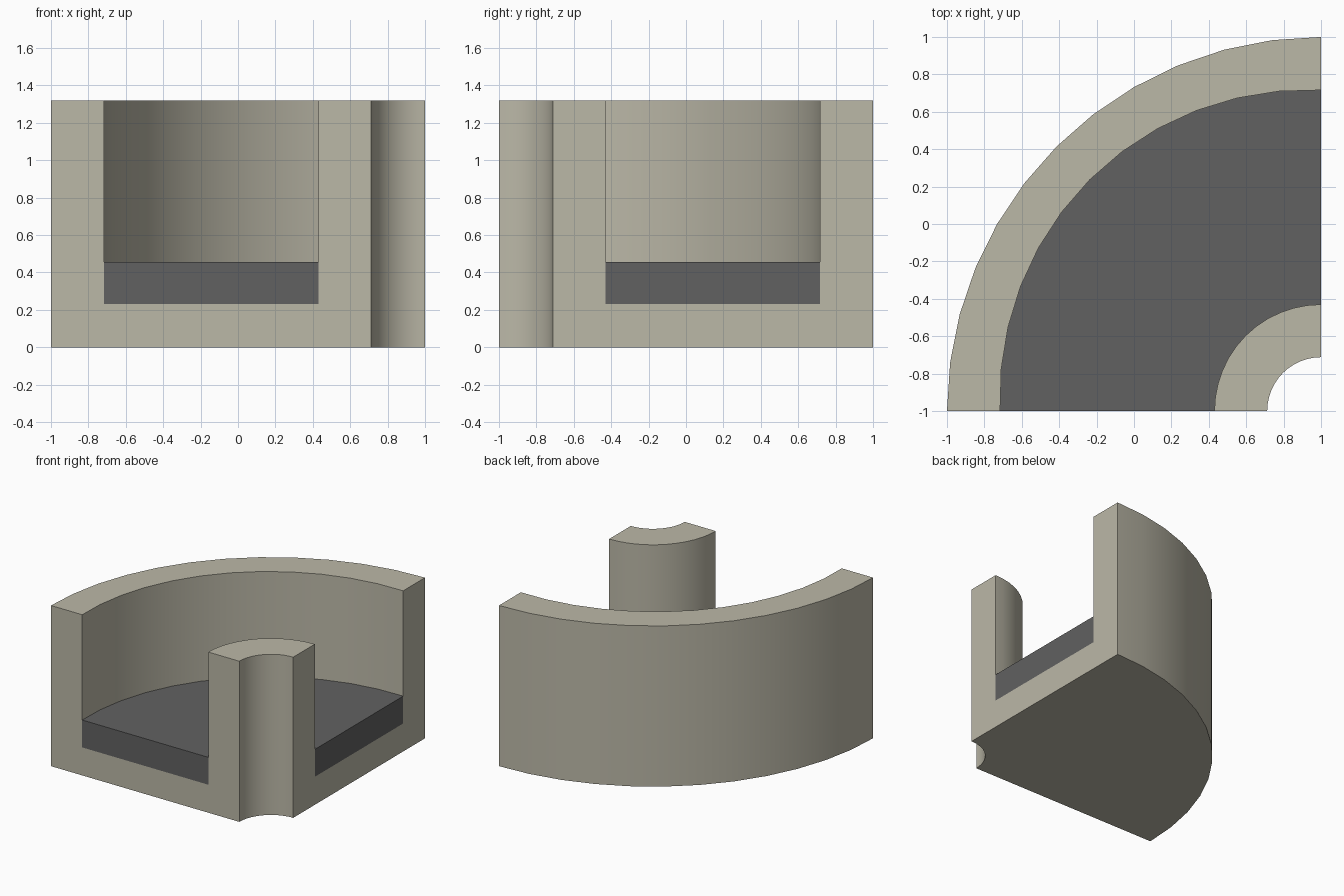
import bpy, bmesh, math

if "Cube" in bpy.data.objects:
    bpy.data.objects.remove(bpy.data.objects["Cube"])

SEGS = 12                 # facets over the quarter turn
CX, CY = 1.0, -1.0        # corner the quarter ring turns about
R_HOLE, R_POST, R_WALL, R_OUT = 0.288, 0.57, 1.716, 2.0
Z_FLOOR, Z_FILL, Z_TOP = 0.23, 0.455, 1.32


def material(name, rgb):
    mat = bpy.data.materials.new(name)
    mat.diffuse_color = (*rgb, 1)
    mat.use_nodes = True
    mat.node_tree.nodes["Principled BSDF"].inputs["Base Color"].default_value = mat.diffuse_color
    return mat


def sweep_quarter(name, profile, mat):
    """Sweep a closed (radius, height) profile through 90 degrees and cap both ends."""
    bm = bmesh.new()
    rings = []
    for i in range(SEGS + 1):
        a = math.pi / 2 * i / SEGS
        ring = []
        for r, z in profile:
            # the outer wall thins slightly towards the middle of the arc
            rr = r + 0.033 * math.sin(2 * a) if r == R_WALL else r
            ring.append(bm.verts.new((CX - rr * math.cos(a), CY + rr * math.sin(a), z)))
        rings.append(ring)
    n = len(profile)
    for a, b in zip(rings, rings[1:]):
        for j in range(n):
            k = (j + 1) % n
            bm.faces.new((a[j], a[k], b[k], b[j]))
    bm.faces.new(rings[0])
    bm.faces.new(rings[-1][::-1])
    bmesh.ops.recalc_face_normals(bm, faces=bm.faces)
    mesh = bpy.data.meshes.new(name)
    bm.to_mesh(mesh)
    bm.free()
    mesh.materials.append(mat)
    obj = bpy.data.objects.new(name, mesh)
    bpy.context.collection.objects.link(obj)
    bpy.ops.object.select_all(action='DESELECT')
    obj.select_set(True)
    bpy.context.view_layer.objects.active = obj
    bpy.ops.object.shade_smooth_by_angle(angle=math.radians(30))
    return obj


stone = material("stone", (0.50, 0.48, 0.39))
dark = material("dark_fill", (0.12, 0.12, 0.12))

# Trough: base, inner post and outer wall in one section
sweep_quarter("trough", [
    (R_HOLE, 0), (R_OUT, 0), (R_OUT, Z_TOP), (R_WALL, Z_TOP),
    (R_WALL, Z_FLOOR), (R_POST, Z_FLOOR), (R_POST, Z_TOP), (R_HOLE, Z_TOP),
], stone)

# Dark layer lying on the trough floor
sweep_quarter("floor_fill", [
    (R_POST, Z_FLOOR), (R_WALL, Z_FLOOR), (R_WALL, Z_FILL), (R_POST, Z_FILL),
], dark)
